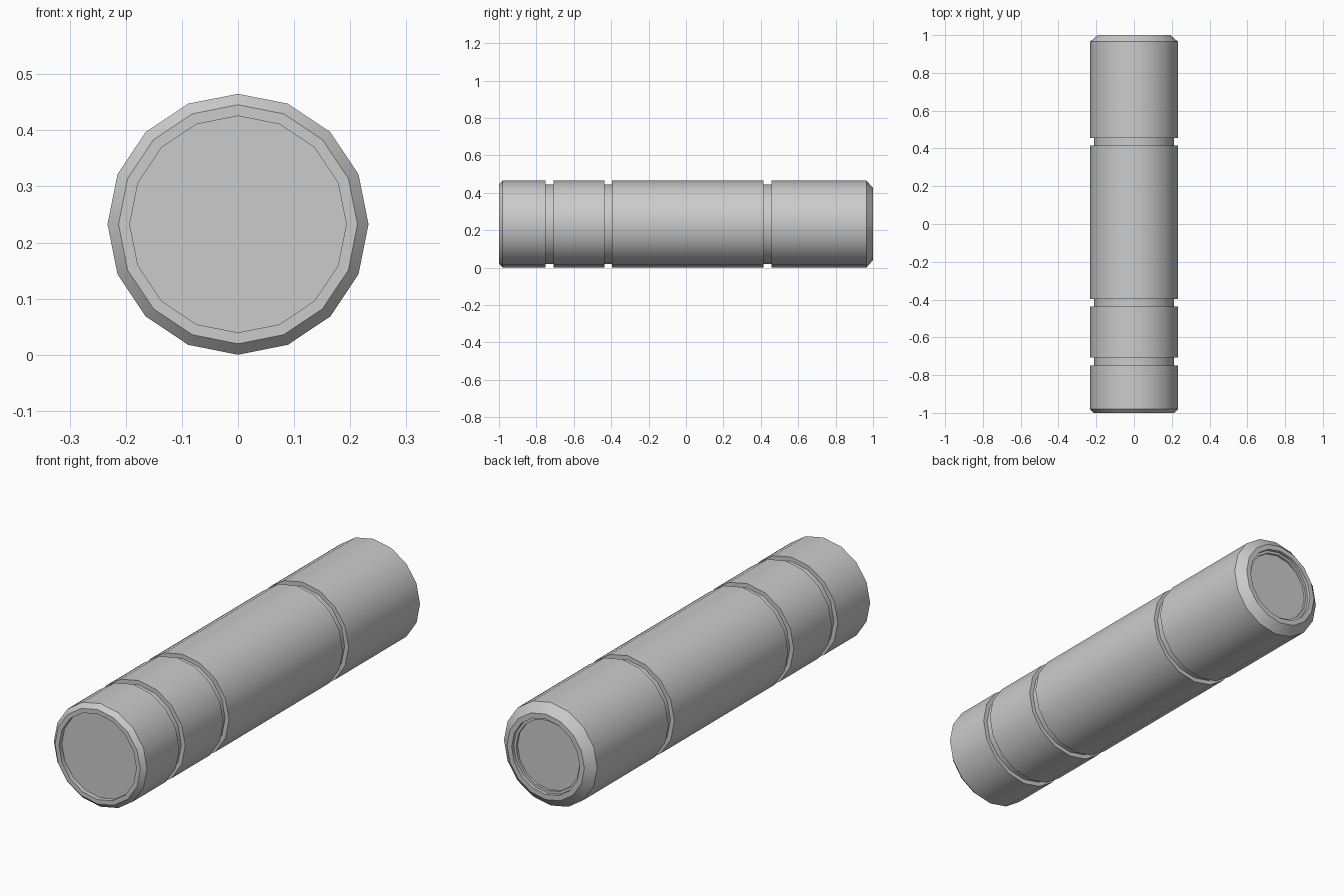
import bpy, bmesh, math

if "Cube" in bpy.data.objects:
    bpy.data.objects.remove(bpy.data.objects["Cube"])

SIDES = 16
R, CORE = 0.2325, 0.213        # outer radius, groove-floor radius
AXIS_Z = R


def lathe(name, profile):
    """Spin (radius, y) points about the y axis and cap both ends."""
    bm = bmesh.new()
    rings = []
    for r, y in profile:
        ring = []
        for i in range(SIDES):
            a = 2 * math.pi * i / SIDES
            ring.append(bm.verts.new((r * math.sin(a), y, AXIS_Z + r * math.cos(a))))
        rings.append(ring)
    for a, b in zip(rings, rings[1:]):
        for i in range(SIDES):
            j = (i + 1) % SIDES
            bm.faces.new((a[i], a[j], b[j], b[i]))
    bm.faces.new(rings[0])
    bm.faces.new(rings[-1])
    bmesh.ops.recalc_face_normals(bm, faces=bm.faces)
    mesh = bpy.data.meshes.new(name)
    bm.to_mesh(mesh)
    bm.free()
    obj = bpy.data.objects.new(name, mesh)
    bpy.context.collection.objects.link(obj)
    bpy.ops.object.select_all(action='DESELECT')
    obj.select_set(True)
    bpy.context.view_layer.objects.active = obj
    bpy.ops.object.shade_smooth_by_angle(angle=math.radians(30))
    return obj


# Front end: shallow recessed face and small chamfer
profile = [(0.193, -0.98), (0.193, -1.0), (CORE, -1.0), (R, -0.98)]

# Three square grooves around the barrel
for start, end in [(-0.75, -0.708), (-0.436, -0.396), (0.415, 0.456)]:
    profile += [(R, start), (CORE, start), (CORE, end), (R, end)]

# Rear end: wide chamfer and stepped recess
profile += [(R, 0.965), (0.193, 1.0), (0.17, 1.0), (0.17, 0.985),
            (0.158, 0.985), (0.158, 0.975)]

lathe("cylinder_body", profile)
